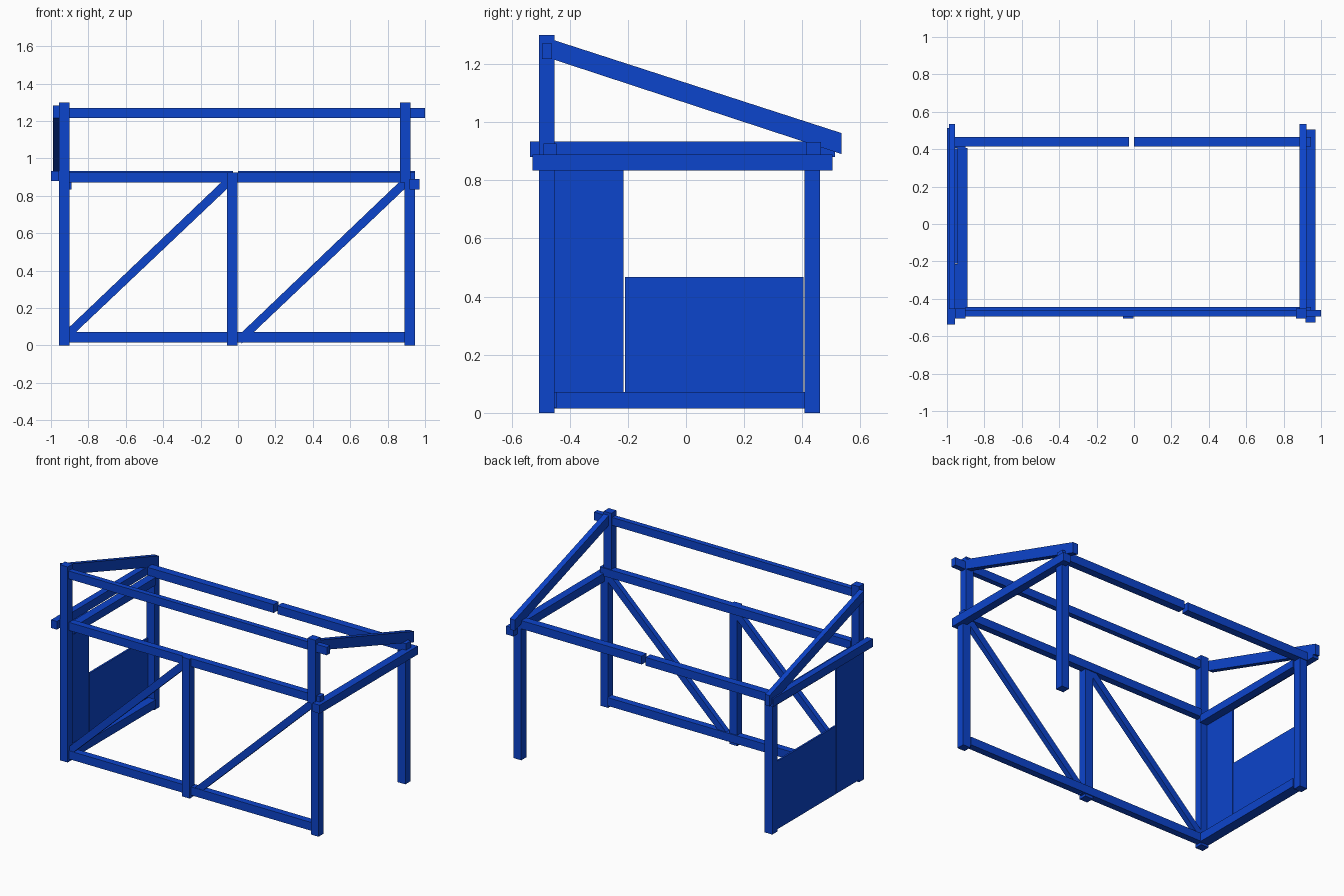
import bpy
import bmesh
from mathutils import Vector

cube = bpy.data.objects.get("Cube")
if cube:
    bpy.data.objects.remove(cube, do_unlink=True)

blue = bpy.data.materials.new("frame blue")
blue.use_nodes = True
color = (0.0037, 0.058, 0.604, 1)
blue.diffuse_color = color
blue.node_tree.nodes["Principled BSDF"].inputs["Base Color"].default_value = color


def prism(name, profile, extrude):
    """Extrude a flat closed profile along a vector."""
    bm = bmesh.new()
    face = bm.faces.new([bm.verts.new(p) for p in profile])
    result = bmesh.ops.extrude_face_region(bm, geom=[face])
    moved = [g for g in result["geom"] if isinstance(g, bmesh.types.BMVert)]
    bmesh.ops.translate(bm, verts=moved, vec=Vector(extrude))
    bmesh.ops.recalc_face_normals(bm, faces=bm.faces)
    mesh = bpy.data.meshes.new(name)
    bm.to_mesh(mesh)
    bm.free()
    mesh.materials.append(blue)
    obj = bpy.data.objects.new(name, mesh)
    bpy.context.collection.objects.link(obj)
    return obj


def beam(name, x, y, z):
    """Box from (low, high) pairs on each axis."""
    base = [(x[0], y[0], z[0]), (x[1], y[0], z[0]),
            (x[1], y[1], z[0]), (x[0], y[1], z[0])]
    return prism(name, base, (0, 0, z[1] - z[0]))


# Shared timber positions
left = (-0.957, -0.9)
right = (0.89, 0.946)
front = (-0.505, -0.452)
back = (0.407, 0.46)
rail_y = (-0.49, -0.445)

# Posts
beam("front_right_post", left, front, (0, 1.3))
beam("front_left_post", right, front, (0, 0.872))
beam("front_middle_post", (-0.06, -0.002), front, (0, 0.926))
beam("upper_left_post", (0.866, 0.922), front, (0.872, 1.3))
beam("back_right_post", left, back, (0, 0.877))
beam("back_left_post", right, back, (0, 0.877))

# Front and back rails
beam("front_bottom_rail", (-0.9, 0.89), rail_y, (0.017, 0.072))
beam("front_top_rail", (-0.9, 0.946), rail_y, (0.872, 0.926))
beam("ridge_beam", (-0.9, 1.0), (-0.495, -0.46), (1.217, 1.27))
for name, x in (("back_right_rail", (-0.957, -0.027)),
                ("back_left_rail", (0, 0.946))):
    beam(name, x, (0.414, 0.465), (0.877, 0.932))

# Side rails and overhanging cross beams
beam("side_bottom_rail", (-0.945, -0.89), (-0.452, 0.407), (0.015, 0.072))
beam("side_top_rail", (-0.945, -0.89), (-0.452, 0.407), (0.834, 0.885))
beam("right_cross_beam", (-1.0, -0.957), (-0.536, 0.512), (0.88, 0.934))
beam("left_cross_beam", (0.917, 0.97), (-0.527, 0.504), (0.833, 0.889))

# Wall panels
beam("tall_panel", (-0.957, -0.945), (-0.452, -0.215), (0.015, 0.88))
beam("low_panel", (-0.957, -0.945), (-0.21, 0.404), (0.015, 0.468))

# Sloping rafters with upright cut ends
for name, x, width in (("right_rafter", -0.99, 0.033),
                       ("left_rafter", 0.885, 0.037)):
    profile = [(x, -0.455, 1.215), (x, 0.535, 0.89),
               (x, 0.535, 0.962), (x, -0.455, 1.282)]
    prism(name, profile, (width, 0, 0))

# Diagonal braces in the two front bays
for name, x0, x1, z0 in (("right_brace", -0.9, -0.06, 0.07),
                         ("left_brace", 0.02, 0.89, 0.04)):
    y = -0.487
    profile = [(x0, y, z0 - 0.03), (x1, y, 0.836), (x1, y, 0.872),
               (x1 - 0.03, y, 0.872), (x0, y, z0 + 0.03)]
    prism(name, profile, (0, 0.035, 0))
